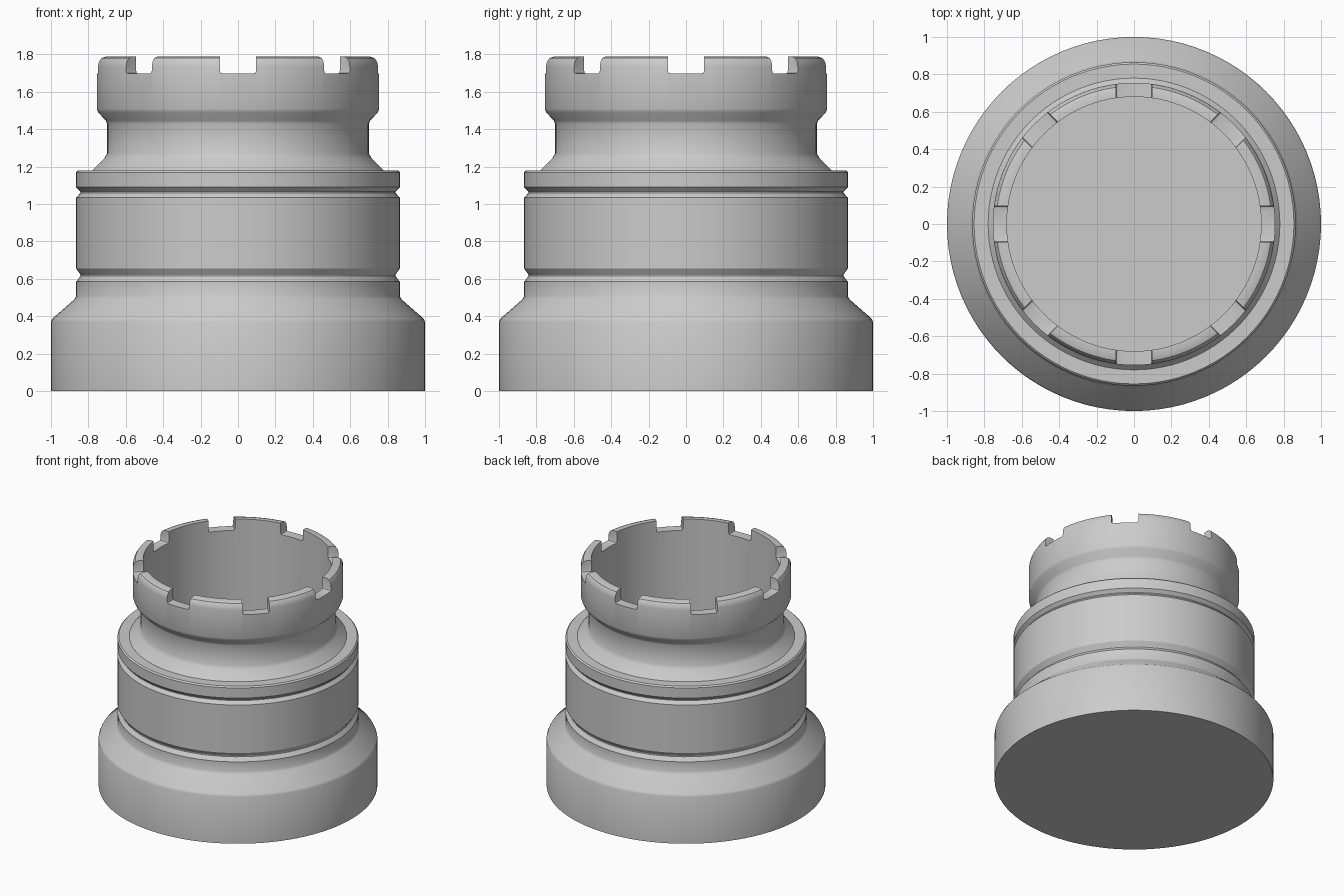
import bpy, bmesh, math

if "Cube" in bpy.data.objects:
    bpy.data.objects.remove(bpy.data.objects["Cube"])

SIDES = 96


def make_object(name, bm):
    bmesh.ops.recalc_face_normals(bm, faces=bm.faces)
    mesh = bpy.data.meshes.new(name)
    bm.to_mesh(mesh)
    bm.free()
    obj = bpy.data.objects.new(name, mesh)
    bpy.context.collection.objects.link(obj)
    return obj


def lathe(name, profile):
    """Closed solid of revolution; the profile starts and ends on the axis."""
    bm = bmesh.new()
    rings = []
    for r, z in profile:
        if r == 0:
            rings.append([bm.verts.new((0, 0, z))] * SIDES)
        else:
            rings.append([bm.verts.new((r * math.cos(a), r * math.sin(a), z))
                          for a in (2 * math.pi * i / SIDES for i in range(SIDES))])
    for low, high in zip(rings, rings[1:]):
        for i in range(SIDES):
            j = (i + 1) % SIDES
            bm.faces.new(list(dict.fromkeys((low[i], low[j], high[j], high[i]))))
    return make_object(name, bm)


def smooth(obj, degrees):
    bpy.ops.object.select_all(action='DESELECT')
    obj.select_set(True)
    bpy.context.view_layer.objects.active = obj
    bpy.ops.object.shade_smooth_by_angle(angle=math.radians(degrees))


# One-piece body: flared base, grooved sleeve, neck, collar and hollow bore
body = lathe("castellated_body", [
    (0, 0), (1, 0), (1, 0.37), (0.992, 0.388), (0.875, 0.49), (0.865, 0.508),
    (0.865, 0.585), (0.842, 0.615), (0.842, 0.622), (0.865, 0.655),
    (0.865, 1.035), (0.842, 1.06), (0.842, 1.066), (0.865, 1.09),
    (0.865, 1.17), (0.855, 1.18), (0.78, 1.18), (0.715, 1.245), (0.70, 1.27),
    (0.70, 1.43), (0.706, 1.446), (0.748, 1.49), (0.755, 1.51),
    (0.755, 1.735), (0.75, 1.76), (0.737, 1.78), (0.715, 1.788),
    (0.68, 1.788), (0.68, 1.0), (0, 1.0)])

# Eight notch cutters with softened bottom corners
section = [(-0.097, 1.9), (-0.097, 1.712), (-0.093, 1.702), (-0.083, 1.698),
           (0.083, 1.698), (0.093, 1.702), (0.097, 1.712), (0.097, 1.9)]
bm = bmesh.new()
for k in range(8):
    a = k * math.pi / 4
    c, s = math.cos(a), math.sin(a)
    inner, outer = ([bm.verts.new((r * c - x * s, r * s + x * c, z)) for x, z in section]
                    for r in (0.5, 0.9))
    bm.faces.new(inner)
    bm.faces.new(outer)
    for i in range(len(section)):
        j = (i + 1) % len(section)
        bm.faces.new((inner[i], inner[j], outer[j], outer[i]))
cutter = make_object("notch_cutter", bm)
cutter.hide_render = True
cutter.hide_set(True)

cut = body.modifiers.new("notches", 'BOOLEAN')
cut.operation = 'DIFFERENCE'
cut.solver = 'EXACT'
cut.object = cutter

# Bake the notches, then keep crisp edges while smoothing the curves
bpy.context.view_layer.objects.active = body
body.select_set(True)
bpy.ops.object.modifier_apply(modifier=cut.name)
bpy.data.objects.remove(cutter, do_unlink=True)
smooth(body, 32)
